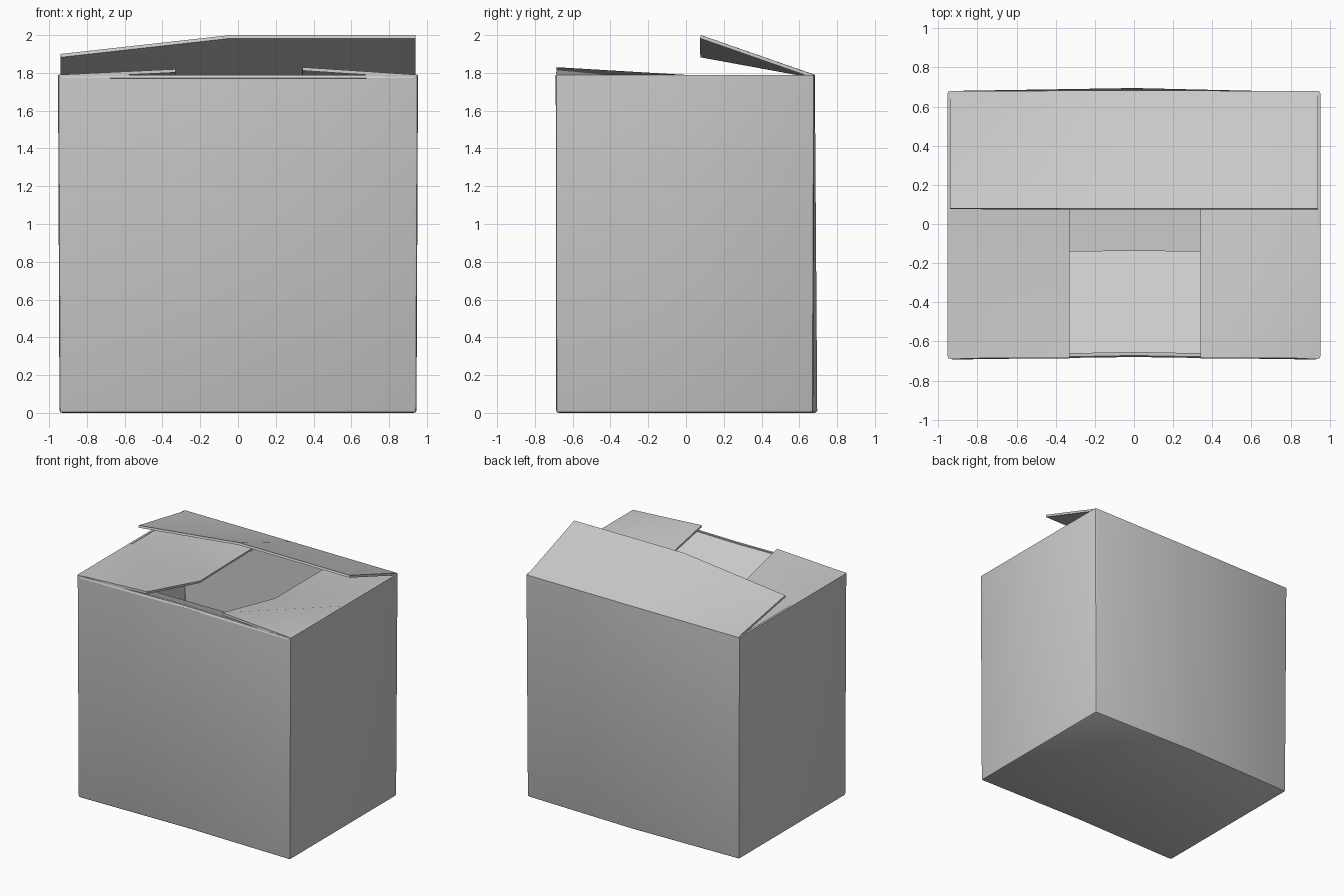
import bpy, bmesh
from mathutils import Vector

if "Cube" in bpy.data.objects:
    bpy.data.objects.remove(bpy.data.objects["Cube"])

T = 0.018      # cardboard thickness
RIM = 1.79     # height of the walls


def finish(name, bm, bevel=0.0):
    """Turn a sheet into card with thickness, shaded smooth with sharp edges."""
    mesh = bpy.data.meshes.new(name)
    bm.to_mesh(mesh)
    bm.free()
    ob = bpy.data.objects.new(name, mesh)
    bpy.context.collection.objects.link(ob)
    if bevel:
        b = ob.modifiers.new("soft_folds", 'BEVEL')
        b.width, b.segments, b.limit_method = bevel, 2, 'ANGLE'
    s = ob.modifiers.new("card", 'SOLIDIFY')
    s.thickness, s.offset = T, -1
    bpy.ops.object.select_all(action='DESELECT')
    ob.select_set(True)
    bpy.context.view_layer.objects.active = ob
    bpy.ops.object.convert(target='MESH')
    bpy.ops.object.shade_smooth_by_angle()
    return ob


def flap(name, hinge, tip):
    """Bent sheet between a hinge line and a free edge, creased on diagonals."""
    bm = bmesh.new()
    h = [bm.verts.new(p) for p in hinge]
    t = [bm.verts.new(p) for p in tip]
    for i in range(len(h) - 1):
        for tri in ((h[i], t[i], h[i + 1]), (t[i], t[i + 1], h[i + 1])):
            f = bm.faces.new(tri)
            f.normal_update()
            if f.normal.z < 0:
                f.normal_flip()
    return finish(name, bm)


# Box body: floor and walls, slightly bowed along the front and back
bottom = [(-.945, -.688), (0, -.672), (.945, -.688), (.945, .673), (0, .695), (-.945, .673)]
top = [(-.953, -.69), (0, -.672), (.953, -.69), (.953, .68), (0, .682), (-.953, .68)]
bm = bmesh.new()
lo = [bm.verts.new((x, y, 0)) for x, y in bottom]
hi = [bm.verts.new((x, y, RIM)) for x, y in top]
for i in range(6):
    j = (i + 1) % 6
    bm.faces.new((lo[i], lo[j], hi[j], hi[i]))
bm.faces.new((lo[5], lo[4], lo[1], lo[0]))
bm.faces.new((lo[4], lo[3], lo[2], lo[1]))
bmesh.ops.recalc_face_normals(bm, faces=bm.faces)
if max(bm.faces, key=lambda f: f.calc_center_median().x).normal.x < 0:
    bmesh.ops.reverse_faces(bm, faces=bm.faces)
finish("box_body", bm, bevel=0.014)

# Side flaps: front corner curls up, the rest sags into the box
for name, s, inner, lifts in (("left_flap", -1, .33, (.03, -.14, -.13)),
                              ("right_flap", 1, .34, (.04, -.10, -.10))):
    ys = (-.685, -.01, .66)
    flap(name,
         [(s * .95, y, RIM) for y in ys],
         [(s * inner, y, RIM + dz) for y, dz in zip(ys, lifts)])

# Back flap: raised, with its left corner drooping
flap("back_flap",
     [(-.94, .68, RIM), (0, .682, RIM), (.94, .68, RIM)],
     [(-.94, .08, 1.90), (-.04, .08, 2.0), (.94, .08, 2.0)])

# Front flap: folded down into the box
flap("front_flap",
     [(-.93, -.685, RIM), (0, -.672, RIM), (.93, -.685, RIM)],
     [(-.93, -.145, 1.53), (0, -.135, 1.53), (.93, -.145, 1.53)])
